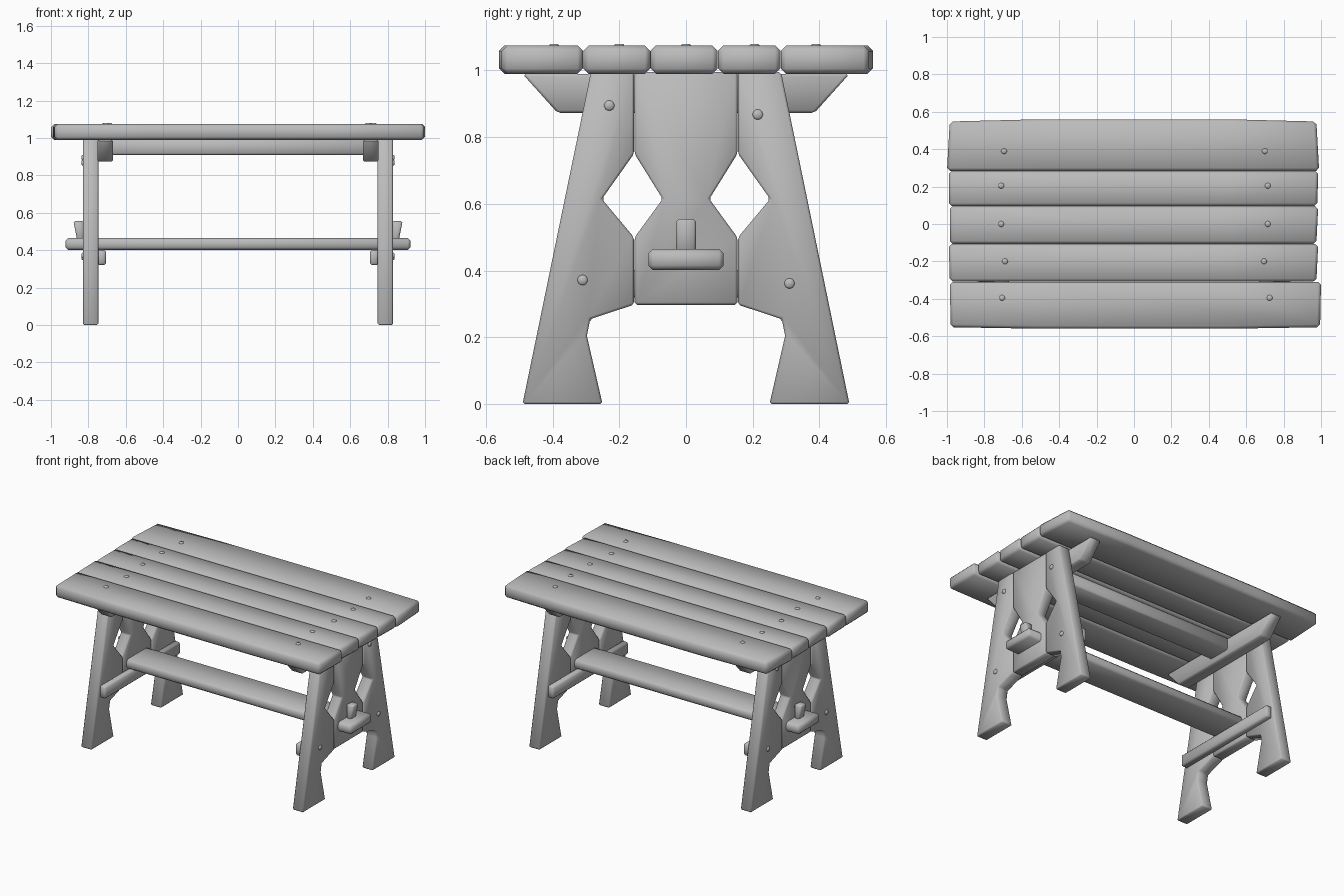
import bpy, bmesh, math
from mathutils import Vector

cube = bpy.data.objects.get("Cube")
if cube:
    bpy.data.objects.remove(cube)

grey = bpy.data.materials.new("plain_grey")
grey.use_nodes = True
grey.diffuse_color = (0.5, 0.5, 0.5, 1)
grey.node_tree.nodes["Principled BSDF"].inputs["Base Color"].default_value = (0.5, 0.5, 0.5, 1)

# maps (u, v, depth) to world coordinates for an extrusion along each axis
PLACE = {
    "x": lambda u, v, d: Vector((d, u, v)),
    "y": lambda u, v, d: Vector((u, d, v)),
    "z": lambda u, v, d: Vector((u, v, d)),
}


def prism(name, outline, axis, lo, hi, bevel=0.01):
    """Extrude a flat outline along an axis and soften its edges."""
    bm = bmesh.new()
    place = PLACE[axis]
    face = bm.faces.new([bm.verts.new(place(u, v, lo)) for u, v in outline])
    new = bmesh.ops.extrude_face_region(bm, geom=[face])["geom"]
    shift = place(0, 0, hi - lo)
    bmesh.ops.translate(bm, vec=shift, verts=[g for g in new if isinstance(g, bmesh.types.BMVert)])
    bmesh.ops.recalc_face_normals(bm, faces=bm.faces[:])
    mesh = bpy.data.meshes.new(name)
    bm.to_mesh(mesh)
    bm.free()
    obj = bpy.data.objects.new(name, mesh)
    bpy.context.collection.objects.link(obj)
    mesh.materials.append(grey)
    if bevel:
        mod = obj.modifiers.new("soft_edges", "BEVEL")
        mod.width, mod.segments = bevel, 1
        mod.limit_method = "ANGLE"
    bpy.ops.object.select_all(action="DESELECT")
    obj.select_set(True)
    bpy.context.view_layer.objects.active = obj
    if bevel:
        bpy.ops.object.modifier_apply(modifier="soft_edges")
    bpy.ops.object.shade_smooth_by_angle(angle=math.radians(50))
    return obj


def rect(u0, u1, v0, v1):
    return [(u0, v0), (u1, v0), (u1, v1), (u0, v1)]


def hexagon(u, v, r):
    return [(u + r * math.cos(i * math.pi / 3), v + r * math.sin(i * math.pi / 3)) for i in range(6)]


# Tabletop planks: y range, x at front left / back left / front right / back right
planks = [
    (-0.56, -0.309, -0.98, -0.985, 0.995, 1.0),
    (-0.308, -0.107, -0.985, -0.99, 0.975, 0.985),
    (-0.106, 0.095, -0.985, -0.985, 0.975, 0.985),
    (0.096, 0.283, -0.99, -0.99, 0.98, 0.985),
    (0.284, 0.56, -1.0, -0.985, 0.99, 0.975),
]
for i, (y0, y1, fl, bl, fr, br) in enumerate(planks):
    front = 0.008 if i == 0 else 0
    back = 0.012 if i == 4 else 0
    outline = [(fl, y0 + front), (-0.5, y0), (0.5, y0), (fr, y0 + front),
               (br, y1 - back), (0.5, y1), (-0.5, y1), (bl, y1 - back)]
    prism(f"top_plank_{i + 1}", outline, "z", 0.99, 1.075, 0.016)

# Pegs fixing the planks
for i, (y, xl, xr) in enumerate([(-0.395, -0.705, 0.725), (-0.2, -0.69, 0.695), (0, -0.71, 0.715),
                                 (0.205, -0.71, 0.715), (0.39, -0.695, 0.7)]):
    for side, x in (("right", xl), ("left", xr)):
        prism(f"top_peg_{side}_{i + 1}", hexagon(x, y, 0.017), "z", 1.05, 1.08, 0.004)

# End frames: two splayed leg boards and a middle board with diamond gaps
leg = [(0.25, 0), (0.49, 0), (0.285, 0.995), (0.156, 0.995), (0.156, 0.75),
       (0.252, 0.615), (0.156, 0.5), (0.156, 0.298), (0.287, 0.255), (0.297, 0.205)]
half = [(0.154, 0.298), (0.154, 0.5), (0.07, 0.615), (0.154, 0.75), (0.154, 0.995)]
middle = half + [(-y, z) for y, z in reversed(half)]

for side, s in (("left", 1), ("right", -1)):
    for end, m in (("back", 1), ("front", -1)):
        prism(f"{end}_{side}_leg", [(m * y, z) for y, z in leg], "x", s * 0.747, s * 0.828, 0.007)
    prism(f"{side}_middle_board", middle, "x", s * 0.75, s * 0.825, 0.007)

    # Pegs in the legs
    for i, (y, z) in enumerate([(-0.23, 0.895), (0.215, 0.868), (-0.31, 0.372), (0.31, 0.362)]):
        prism(f"{side}_leg_peg_{i + 1}", hexagon(y, z, 0.017), "x", s * 0.8, s * 0.836, 0.004)

    # Tapered brace under the tabletop
    brace = [(-0.49, 0.99), (-0.385, 0.873), (0.385, 0.873), (0.49, 0.99)]
    prism(f"{side}_top_brace", brace, "x", s * 0.668, s * 0.752, 0.008)

    # Low crossbar inside the frame
    prism(f"{side}_crossbar", rect(-0.4, 0.4, 0.32, 0.402), "x", s * 0.705, s * 0.752, 0.01)

    # Wedge locking the stretcher
    wedge = [(s * 0.825, 0.43), (s * 0.855, 0.43), (s * 0.88, 0.555), (s * 0.825, 0.555)]
    prism(f"{side}_wedge", wedge, "y", -0.03, 0.03, 0.008)

# Long members
prism("stretcher", rect(-0.113, 0.113, 0.402, 0.465), "x", -0.922, 0.922, 0.014)
prism("top_beam", rect(-0.08, 0.08, 0.91, 0.992), "x", -0.68, 0.68, 0.008)
